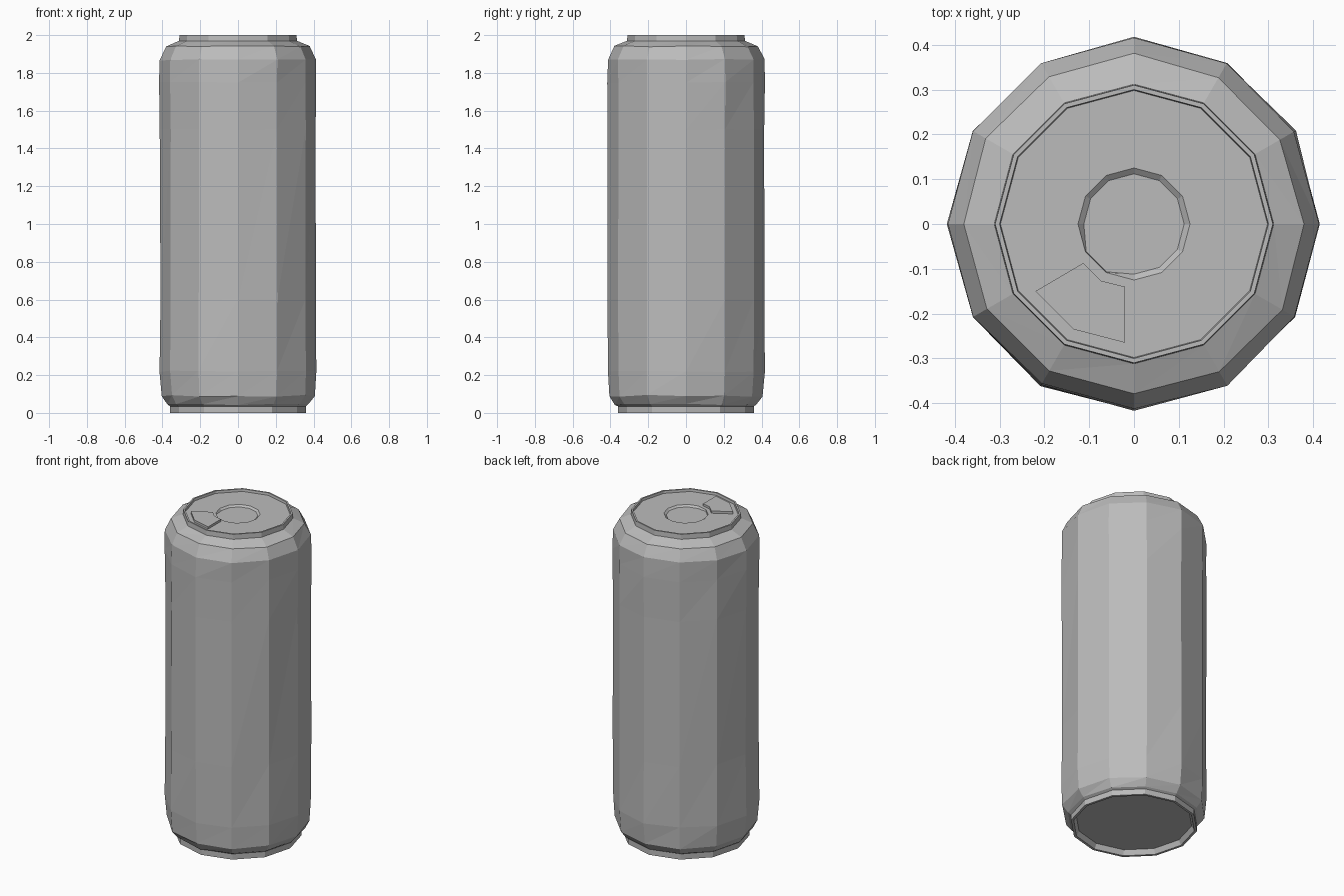
import bpy, bmesh, math, random

random.seed(7)
SIDES = 12

cube = bpy.data.objects.get("Cube")
if cube:
    bpy.data.objects.remove(cube, do_unlink=True)

metal = bpy.data.materials.new("plain grey metal")
metal.use_nodes = True
grey = (0.5, 0.5, 0.5, 1)
metal.diffuse_color = grey
metal.node_tree.nodes["Principled BSDF"].inputs["Base Color"].default_value = grey


def finish(bm, name):
    bmesh.ops.recalc_face_normals(bm, faces=bm.faces)
    mesh = bpy.data.meshes.new(name)
    bm.to_mesh(mesh)
    bm.free()
    mesh.materials.append(metal)
    obj = bpy.data.objects.new(name, mesh)
    bpy.context.collection.objects.link(obj)
    return obj


def add_ring(bm, radius, z, wobble=0.0):
    ring = []
    for i in range(SIDES):
        a = math.tau * i / SIDES
        r = radius + random.uniform(-wobble, wobble)
        dz = random.uniform(-wobble, wobble)
        ring.append(bm.verts.new((r * math.cos(a), r * math.sin(a), z + dz)))
    return ring


def bridge(bm, low, high, split=False):
    for i in range(SIDES):
        j = (i + 1) % SIDES
        quad = (low[i], low[j], high[j], high[i])
        if split:
            bm.faces.new((quad[0], quad[1], quad[2]))
            bm.faces.new((quad[0], quad[2], quad[3]))
        else:
            bm.faces.new(quad)


# Can shell: recessed base, foot, crumpled wall, shoulder, rim and lid dish
profile = [  # radius, height, wobble
    (0.33, 0.03, 0), (0.345, 0, 0), (0.36, 0, 0), (0.36, 0.035, 0),
    (0.375, 0.045, 0.004), (0.408, 0.09, 0.005), (0.415, 0.22, 0.004),
    (0.413, 0.6, 0.003), (0.413, 1.5, 0.003), (0.415, 1.75, 0.003),
    (0.415, 1.87, 0.004), (0.379, 1.94, 0.004), (0.312, 1.97, 0),
    (0.31, 2, 0), (0.3, 2, 0), (0.298, 1.985, 0),
    (0.125, 1.985, 0), (0.112, 1.975, 0),
]
bm = bmesh.new()
rings = [add_ring(bm, *p) for p in profile]
for k in range(len(rings) - 1):
    bridge(bm, rings[k], rings[k + 1], split=profile[k][2] > 0)
# The dish wall stands upright beside the tab
for i in (7, 8):
    rings[-1][i].co.x *= 1.1
    rings[-1][i].co.y *= 1.1
bm.faces.new(rings[0])
bm.faces.new(rings[-1])
finish(bm, "can_shell")

# Raised opening tab on the lid
outline = [(-0.22, -0.15), (-0.135, -0.235), (-0.02, -0.265),
           (-0.02, -0.14), (-0.073, -0.127), (-0.113, -0.087)]
bm = bmesh.new()
base = bm.faces.new([bm.verts.new((x, y, 1.984)) for x, y in outline])
top = bmesh.ops.extrude_face_region(bm, geom=[base])["geom"]
bmesh.ops.translate(bm, vec=(0, 0, 0.015),
                    verts=[v for v in top if isinstance(v, bmesh.types.BMVert)])
finish(bm, "opening_tab")
